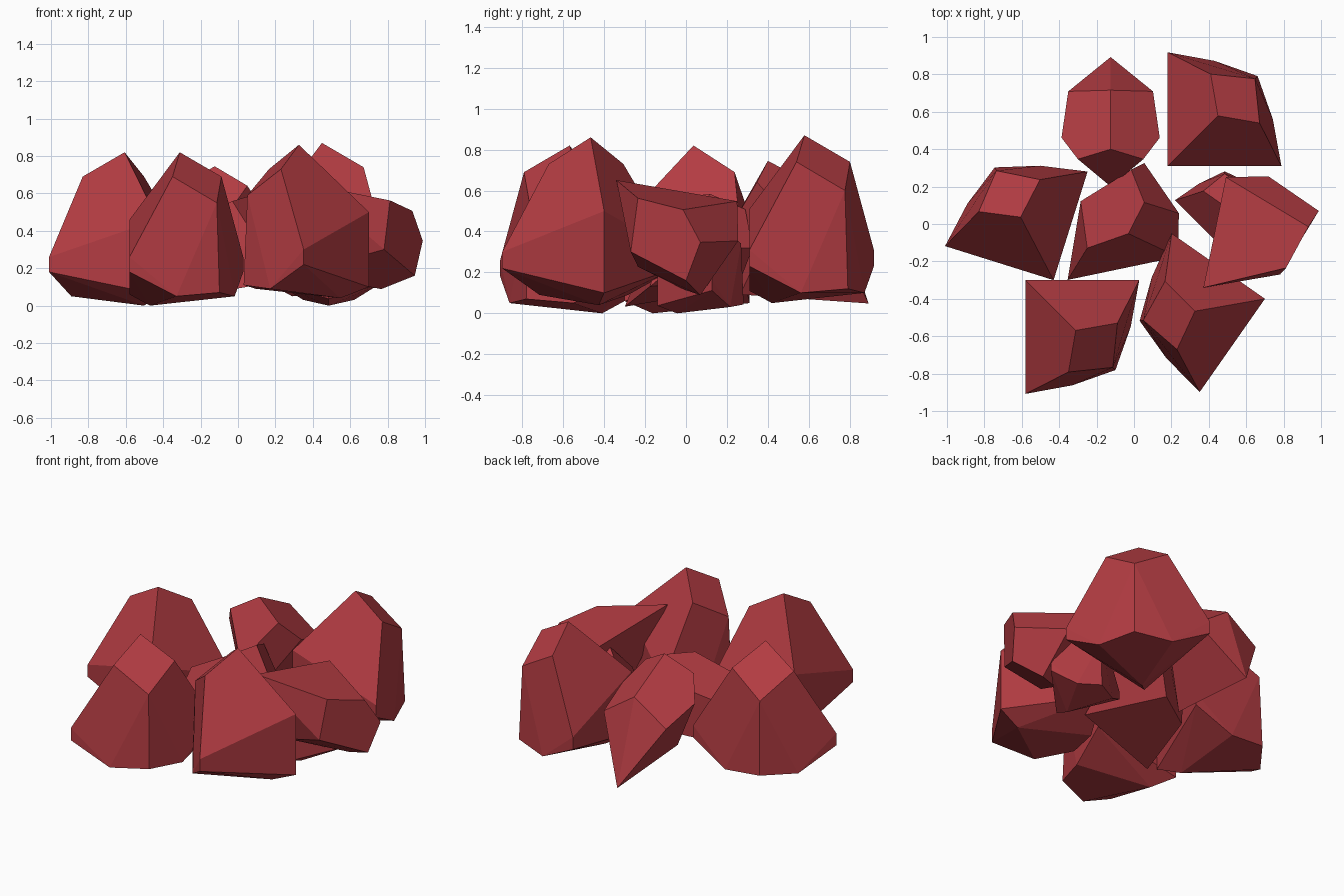
import bpy, bmesh, math
from mathutils import Matrix, Vector

if "Cube" in bpy.data.objects:
    bpy.data.objects.remove(bpy.data.objects["Cube"])

red = bpy.data.materials.new("red_stone")
red.diffuse_color = (0.45, 0.045, 0.055, 1)
red.use_nodes = True
red.node_tree.nodes["Principled BSDF"].inputs["Base Color"].default_value = red.diffuse_color

# Upright boulder: (along, half width, height), mirrored across its middle plane
UPRIGHT = [(.38, 0, .82), (.66, 0, .55), (.68, 0, .07), (.155, 0, 0), (0, 0, .46), (0, 0, .06),
           (.51, .185, .69), (.43, .43, .26), (.43, .43, .18), (.575, .22, .05)]
# Wedge boulder: (along, half width, across), mirrored the same way
WEDGE = [(0, 0, 0), (-.27, 0, .216), (-.34, 0, .755), (.255, 0, .298), (.25, 0, .597),
         (-.235, .22, .362), (-.015, .255, .235), (.07, .17, .089)]


def boulder(name, shape, matrix):
    """Convex faceted stone from a mirrored half outline."""
    bm = bmesh.new()
    for a, w, h in shape:
        for side in ((1, -1) if w else (1,)):
            bm.verts.new(matrix @ Vector((a, w * side, h)))
    res = bmesh.ops.convex_hull(bm, input=bm.verts)
    loose = [v for v in bm.verts if not v.link_faces]
    bmesh.ops.delete(bm, geom=loose, context='VERTS')
    bmesh.ops.dissolve_limit(bm, angle_limit=math.radians(7), verts=bm.verts, edges=bm.edges)
    bmesh.ops.recalc_face_normals(bm, faces=bm.faces)
    mesh = bpy.data.meshes.new(name)
    bm.to_mesh(mesh)
    bm.free()
    mesh.materials.append(red)
    obj = bpy.data.objects.new(name, mesh)
    bpy.context.collection.objects.link(obj)


def turned(origin, angle, size=1):
    return (Matrix.Translation(origin) @ Matrix.Rotation(math.radians(angle), 4, 'Z')
            @ Matrix.Scale(size, 4))


def axes(origin, along, width, across, size=1):
    rot = Matrix((along, width, across)).transposed().to_4x4()
    return Matrix.Translation(origin) @ rot @ Matrix.Scale(size, 4)


# Standing boulders around the ring
boulder("front_left_boulder", UPRIGHT, turned((-.58, -.30, 0), -45))
boulder("back_right_boulder", UPRIGHT, turned((.18, .31, .05), 45))
boulder("front_right_boulder", UPRIGHT, turned((.70, -.40, .04), 190))
boulder("left_boulder", UPRIGHT, turned((-.43, -.30, 0), 117.6))
boulder("small_inner_boulder", UPRIGHT, turned((.485, -.14, 0), 90, .62))

# Tilted wedge boulders
boulder("back_boulder", WEDGE,
        axes((-.125, .40, .745), (0, -.982, -.191), (1, 0, 0), (0, .191, -.982), 1.03))
boulder("right_boulder", WEDGE,
        axes((.945, 0, .16), (0, 1, 0), (.65, 0, .76), (-.76, 0, .65)))
boulder("centre_boulder", WEDGE,
        axes((-.015, .29, .508), (1, 0, 0), (0, -.62, .78), (0, -.78, -.63)))
